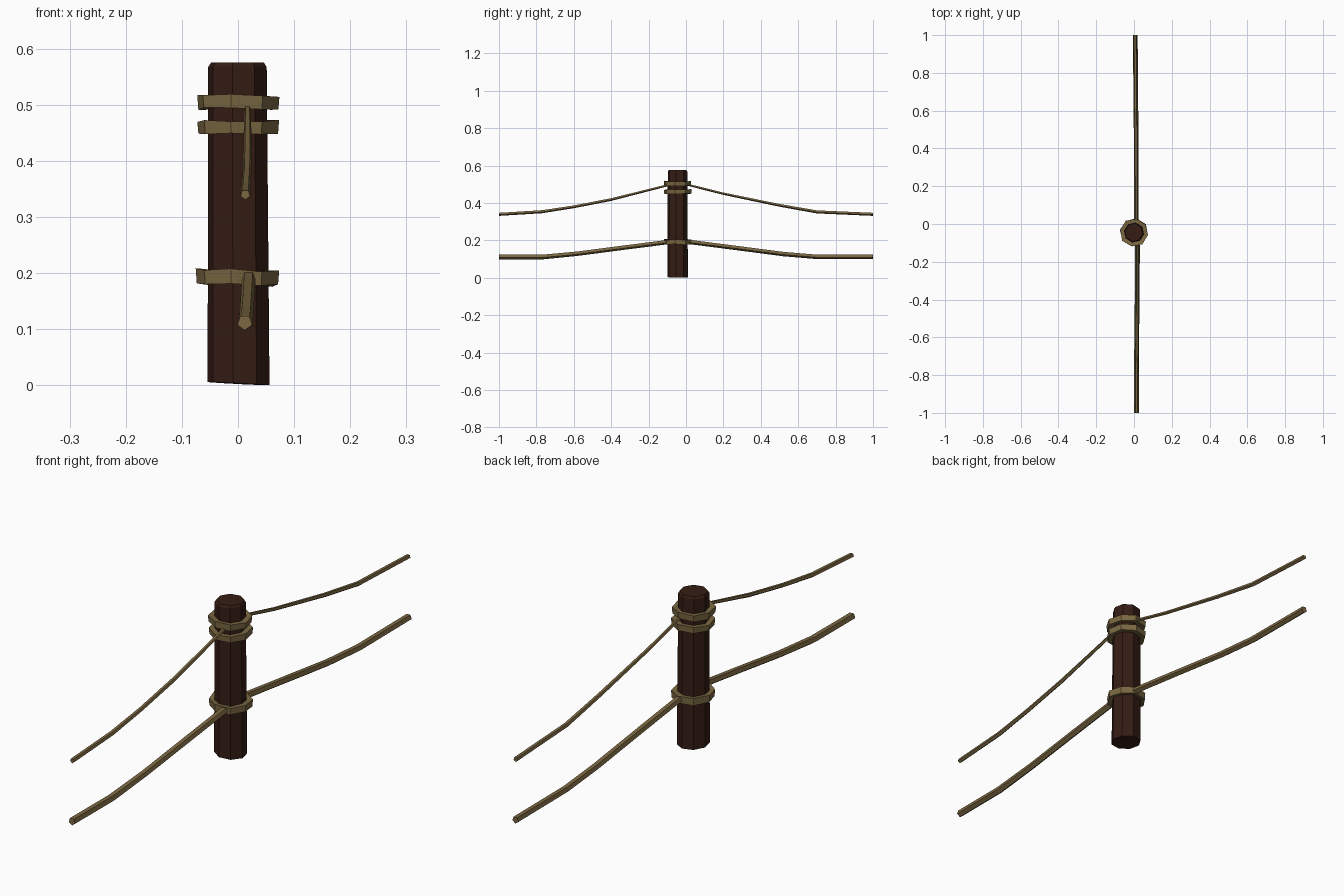
import bpy, bmesh, random
from math import sin, cos, pi, radians
from mathutils import Vector

if "Cube" in bpy.data.objects:
    bpy.data.objects.remove(bpy.data.objects["Cube"])

random.seed(4)
CX, CY = 0.0, -0.045


def material(name, rgb):
    m = bpy.data.materials.new(name)
    m.diffuse_color = (*rgb, 1)
    m.use_nodes = True
    m.node_tree.nodes["Principled BSDF"].inputs["Base Color"].default_value = m.diffuse_color
    return m


WOOD = material("dark_wood", (0.035, 0.012, 0.007))
ROPE = material("rope_fibre", (0.20, 0.14, 0.055))


def loft(name, rings, mat, closed=False):
    """Skin a list of equal-sized rings; cap the ends unless closed."""
    bm = bmesh.new()
    vs = [[bm.verts.new(p) for p in ring] for ring in rings]
    n = len(vs[0])
    for i in range(len(vs) if closed else len(vs) - 1):
        a, b = vs[i], vs[(i + 1) % len(vs)]
        for k in range(n):
            bm.faces.new((a[k], a[(k + 1) % n], b[(k + 1) % n], b[k]))
    if not closed:
        bm.faces.new(vs[0][::-1])
        bm.faces.new(vs[-1])
    bmesh.ops.recalc_face_normals(bm, faces=bm.faces)
    me = bpy.data.meshes.new(name)
    bm.to_mesh(me)
    bm.free()
    me.materials.append(mat)
    ob = bpy.data.objects.new(name, me)
    bpy.context.collection.objects.link(ob)
    return ob


def jit(a):
    return random.uniform(-a, a)


# Eight-sided post, slightly narrower at the top with a worn rim
def post_ring(z, r, dx):
    return [Vector((CX + dx + r * cos(radians(35 + 45 * k)),
                    CY + r * sin(radians(35 + 45 * k)),
                    z + (0.003 * cos(radians(45 * k + 200)) if z < 0.1 else 0)))
            for k in range(8)]


loft("post", [post_ring(0.003, 0.056, 0.001), post_ring(0.567, 0.053, -0.001),
              post_ring(0.575, 0.048, -0.001)], WOOD)


# Rope bindings: uneven eight-sided bands with a squarish section
def binding(name, z, half):
    rings = []
    for k in range(8):
        a = radians(35 + 45 * k)
        r, dz = 0.075 + jit(0.002), jit(0.002)
        section = [(0.053, -half * 0.8), (r - 0.002, -half + jit(0.002)),
                   (r, half + jit(0.002)), (0.053, half * 0.8)]
        rings.append([Vector((CX + q * cos(a), CY + q * sin(a), z + dz + h))
                      for q, h in section])
    loft(name, rings, ROPE, closed=True)


binding("top_binding", 0.505, 0.012)
binding("middle_binding", 0.460, 0.012)
binding("lower_binding", 0.192, 0.013)


# Sagging five-sided ropes; path points are (x, y, z, radius)
def rope(name, path):
    rings = [[Vector((x + r * cos(2 * pi * k / 5 - pi / 2), y,
                      z + r * sin(2 * pi * k / 5 - pi / 2))) for k in range(5)]
             for x, y, z, r in path]
    loft(name, rings, ROPE)


rope("upper_rope_front", [(0.013, -1, 0.340, 0.009), (0.014, -0.77, 0.354, 0.009),
                          (0.016, -0.60, 0.380, 0.008), (0.017, -0.40, 0.419, 0.008),
                          (0.017, -0.09, 0.497, 0.006)])
rope("upper_rope_back", [(0.012, 0.0, 0.500, 0.006), (0.011, 0.20, 0.450, 0.007),
                         (0.010, 0.50, 0.388, 0.008), (0.008, 0.70, 0.353, 0.009),
                         (0.006, 1, 0.340, 0.009)])
rope("lower_rope_front", [(0.012, -1, 0.112, 0.014), (0.013, -0.77, 0.112, 0.014),
                          (0.015, -0.58, 0.130, 0.013), (0.017, -0.35, 0.160, 0.013),
                          (0.019, -0.09, 0.193, 0.013)])
rope("lower_rope_back", [(0.012, 0.0, 0.195, 0.013), (0.012, 0.25, 0.163, 0.013),
                         (0.011, 0.52, 0.128, 0.013), (0.009, 0.70, 0.113, 0.013),
                         (0.007, 1, 0.113, 0.013)])
